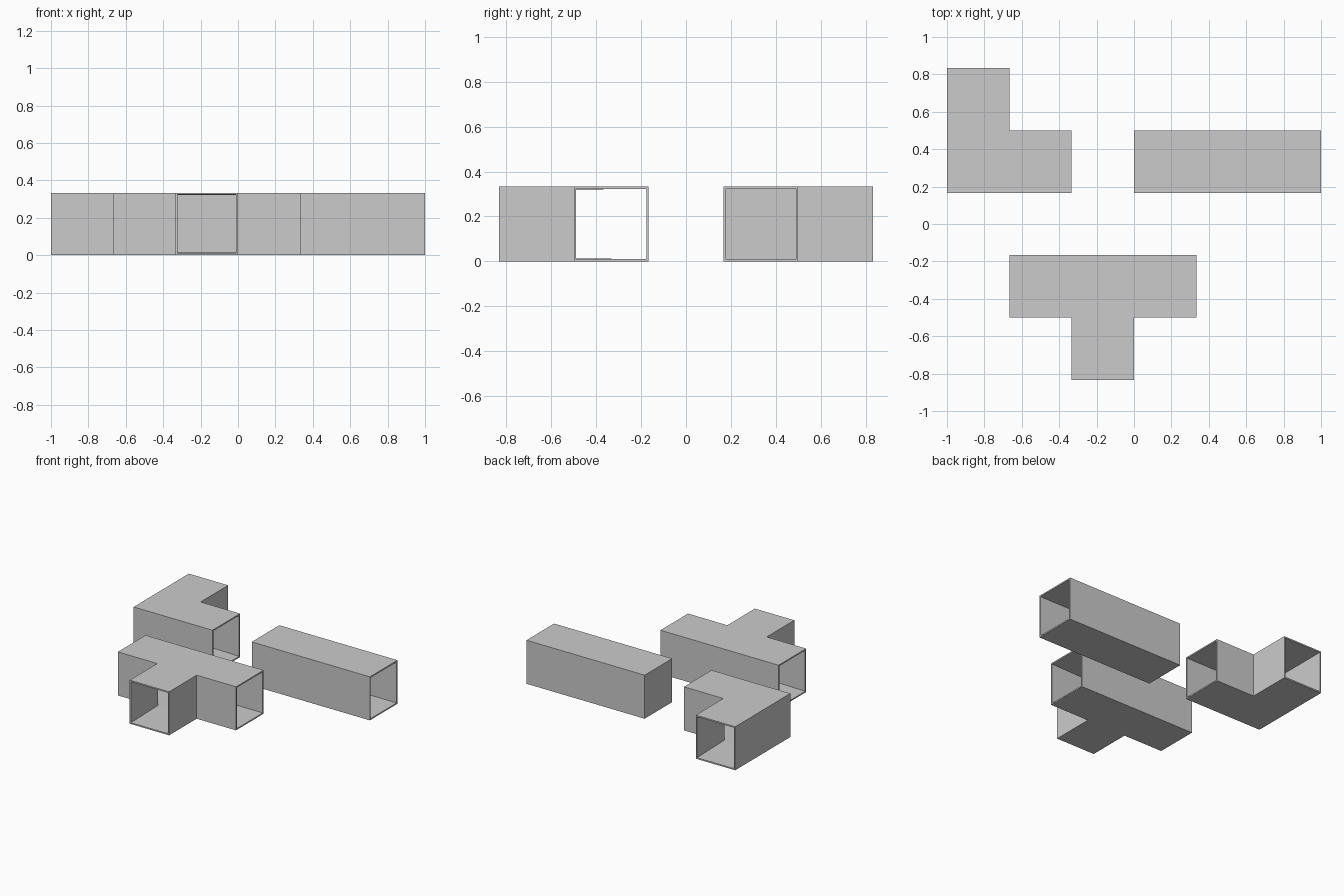
import bpy, bmesh

if "Cube" in bpy.data.objects:
    bpy.data.objects.remove(bpy.data.objects["Cube"])

S = 1 / 3      # size of one square duct module
WALL = 0.0145  # sheet thickness


def duct(name, cells, open_ends, origin):
    """Hollow square duct from grid cells; open_ends = (cell, direction)."""
    bm = bmesh.new()

    def quad(pts):
        bm.faces.new([bm.verts.new((origin[0] + x * S, origin[1] + y * S, z * S))
                      for x, y, z in pts])

    # ordered corner pairs of the side wall for each direction
    sides = {(0, -1): ((0, 0), (1, 0)), (1, 0): ((1, 0), (1, 1)),
             (0, 1): ((1, 1), (0, 1)), (-1, 0): ((0, 1), (0, 0))}
    for i, j in cells:
        # floor and roof
        quad([(i, j, 0), (i, j + 1, 0), (i + 1, j + 1, 0), (i + 1, j, 0)])
        quad([(i, j, 1), (i + 1, j, 1), (i + 1, j + 1, 1), (i, j + 1, 1)])
        # walls, left out at joints and open ends
        for d, (a, b) in sides.items():
            if (i + d[0], j + d[1]) in cells or ((i, j), d) in open_ends:
                continue
            ax, ay, bx, by = i + a[0], j + a[1], i + b[0], j + b[1]
            quad([(ax, ay, 0), (bx, by, 0), (bx, by, 1), (ax, ay, 1)])
    bmesh.ops.remove_doubles(bm, verts=bm.verts, dist=1e-4)
    bmesh.ops.recalc_face_normals(bm, faces=bm.faces)
    mesh = bpy.data.meshes.new(name)
    bm.to_mesh(mesh)
    bm.free()
    obj = bpy.data.objects.new(name, mesh)
    bpy.context.collection.objects.link(obj)
    # sheet thickness goes inwards
    mod = obj.modifiers.new("wall", 'SOLIDIFY')
    mod.thickness = WALL
    mod.offset = -1


E, W, N, F = (1, 0), (-1, 0), (0, 1), (0, -1)

# corner, end cap and three-way pieces
duct("corner_duct", [(0, 0), (1, 0), (0, 1)],
     [((1, 0), E), ((0, 1), N)], (-1, S / 2))
duct("dead_end_duct", [(0, 0), (1, 0), (2, 0)],
     [((2, 0), E)], (0, S / 2))
duct("tee_duct", [(0, 0), (1, 0), (2, 0), (1, -1)],
     [((0, 0), W), ((2, 0), E), ((1, -1), F)], (-2 * S, -1.5 * S))
